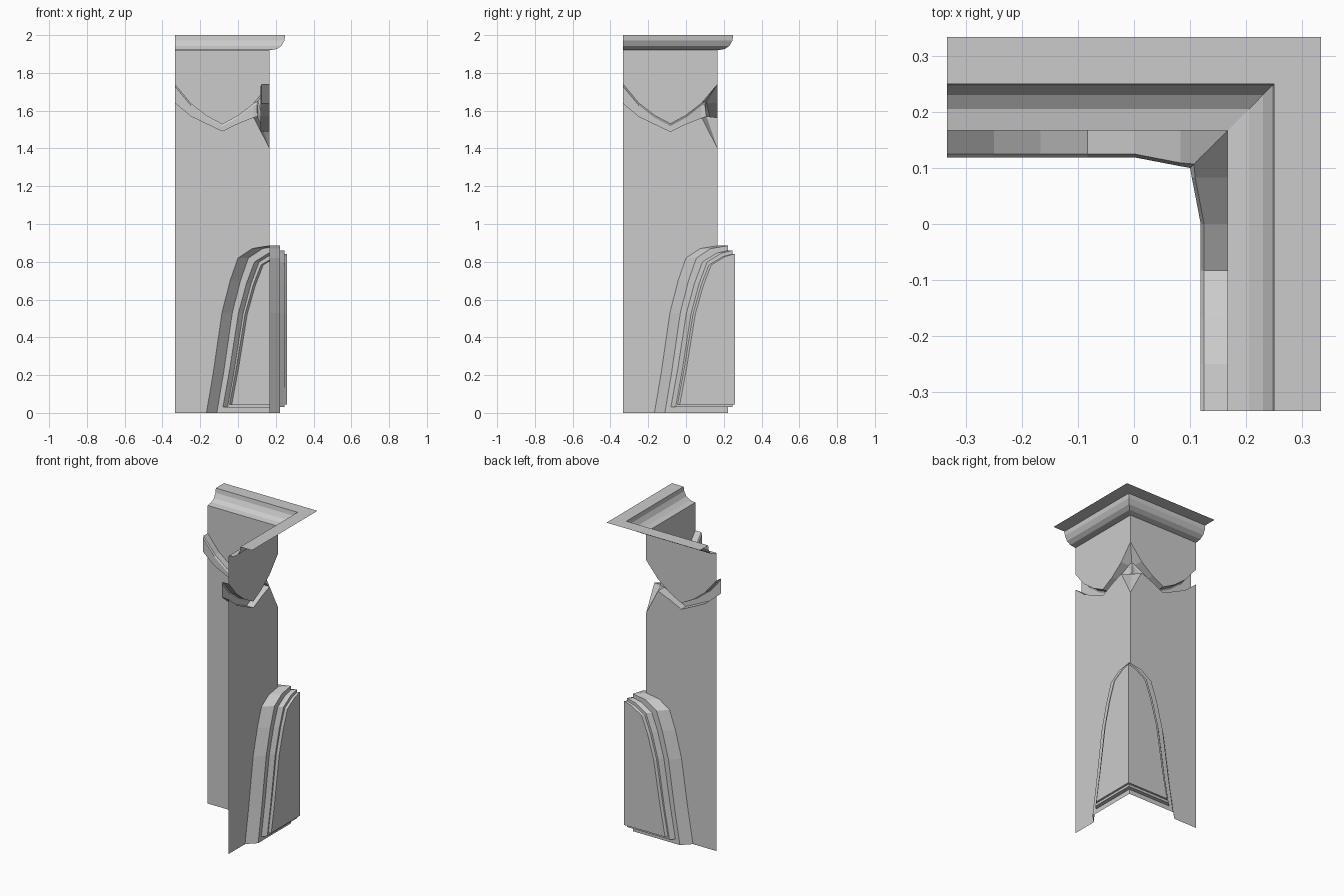
import bpy, bmesh
from mathutils import Vector

if "Cube" in bpy.data.objects:
    bpy.data.objects.remove(bpy.data.objects["Cube"])

END, W = -0.333, 0.167     # free end of each leg, wall plane distance


def make(name, faces):
    """Faces are lists of (along, outward, z) for one leg; the other leg is the x/y swap."""
    bm = bmesh.new()
    for pts in faces:
        clean = [p for i, p in enumerate(pts) if p != pts[i - 1]]
        if len(clean) < 3:
            continue
        bm.faces.new([bm.verts.new(p) for p in clean])
        bm.faces.new([bm.verts.new((d, u, z)) for u, d, z in reversed(clean)])
    bmesh.ops.remove_doubles(bm, verts=bm.verts, dist=0.0005)
    bmesh.ops.recalc_face_normals(bm, faces=bm.faces)
    out = Vector((1, 1, 0))
    if sum(f.normal.dot(out) * f.calc_area() for f in bm.faces) < 0:
        bmesh.ops.reverse_faces(bm, faces=bm.faces)
    me = bpy.data.meshes.new(name)
    bm.to_mesh(me)
    bm.free()
    ob = bpy.data.objects.new(name, me)
    bpy.context.collection.objects.link(ob)
    return ob


def strip(a, b):
    """Quads between two equally long point rows."""
    return [[a[i], a[i + 1], b[i + 1], b[i]] for i in range(len(a) - 1)]


# Scalloped edges above and below the groove
us = [END, -0.25, -0.167, -0.083, 0.0, 0.083, W]
upper = list(zip(us, [1.74, 1.64, 1.575, 1.53, 1.575, 1.64, 1.74]))
lower = list(zip(us, [1.64, 1.57, 1.53, 1.49, 1.53, 1.563, 1.40]))

# Half arch outline of the base, from floor to corner
arch = [(-0.167, 0), (-0.13, 0.22), (-0.085, 0.53), (-0.042, 0.70),
        (0.0, 0.82), (0.075, 0.87), (W, 0.885)]

# Walls
make("lower_wall", [[(u, W, z) for u, z in [(END, 0)] + arch + lower[::-1]]])
make("upper_wall", [[(u, W, z) for u, z in upper + [(W, 1.92), (END, 1.92)]]])

# Recessed groove, pinched in at the corner
rows = []
for (u, zu), (_, zl) in zip(upper[:-1], lower[:-1]):
    d = 0.103 if u > 0.05 else 0.119
    rows.append([(u, W, zu), (u, d + 0.006, zu), (u, d, zu - 0.012),
                 (u, d, zl), (u, W, zl)])
rows.append([(W, W, 1.74), (0.107, 0.107, 1.65), (0.1, 0.1, 1.63),
             (0.108, 0.108, 1.57), (W, W, 1.40)])
make("scalloped_groove", [f for a, b in zip(rows, rows[1:]) for f in strip(a, b)])

# Crown moulding ending in a flat flange
crown = [(W, 1.92), (0.205, 1.926), (0.23, 1.943), (0.246, 1.972), (0.25, 2.0), (0.333, 2.0)]
make("crown_moulding", strip([(END, d, z) for d, z in crown],
                             [(d, d, z) for d, z in crown]))


# Stepped arched base
def loop(shift, d, z0, z1):
    k = (z1 - z0) / 0.885
    pts = [(u + shift, d, z0 + z * k) for u, z in arch[:-1]]
    return [(d, d, z0)] + pts + [(d, d, z1)]


steps = [(0, W, 0, 0.885), (0.055, 0.222, 0, 0.885),
         (0.087, 0.222, 0.03, 0.86), (0.112, 0.247, 0.03, 0.86),
         (0.122, 0.247, 0.045, 0.842), (0.134, 0.26, 0.045, 0.842)]
loops = [loop(*s) for s in steps]
faces = strip(loops[0][1:], loops[1][1:])        # outer slope, open underneath
for a, b in zip(loops[1:], loops[2:]):
    faces += strip(a, b)
faces.append(loops[-1])
make("arched_base", faces)
